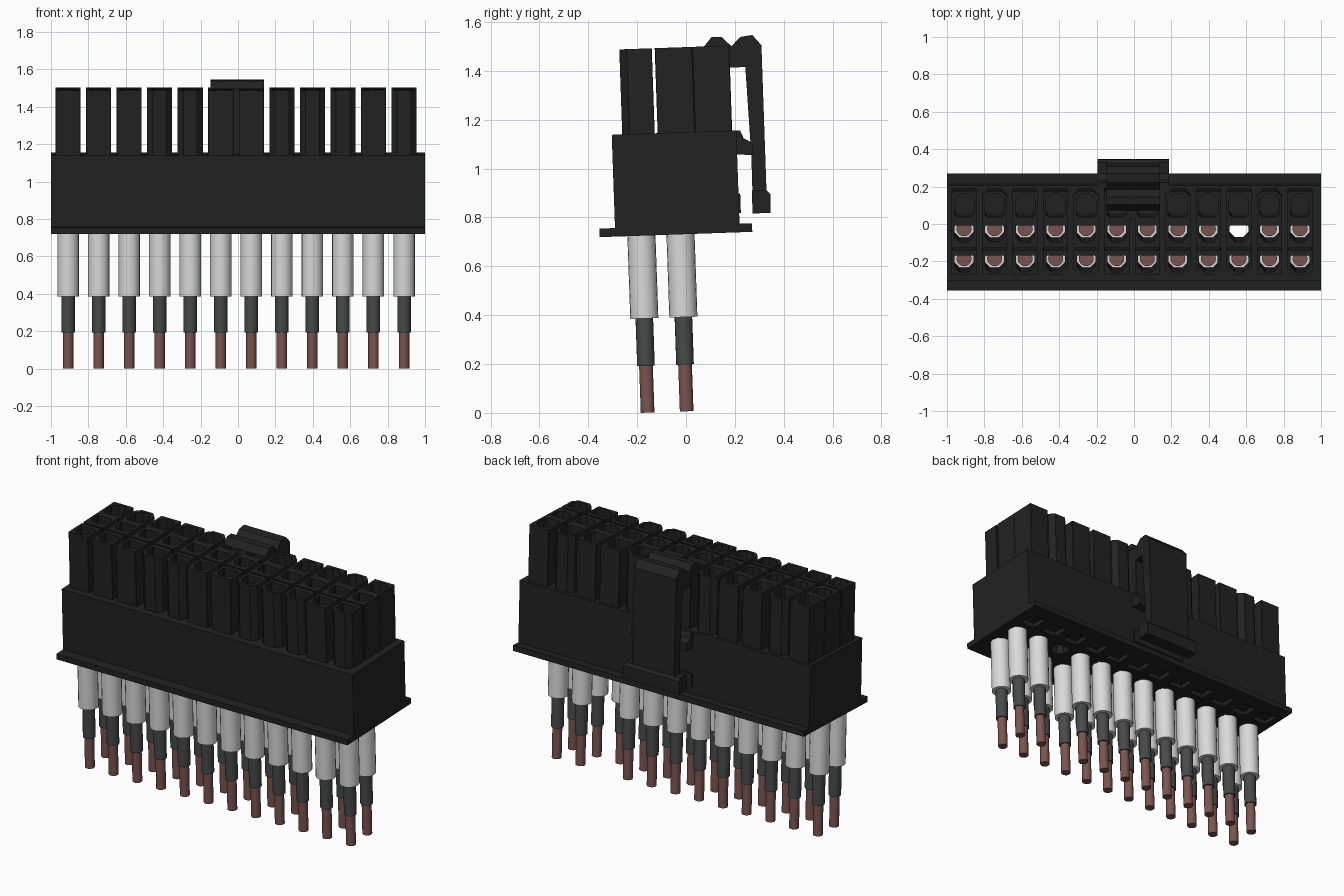
import bpy, bmesh, math
from mathutils import Matrix

if "Cube" in bpy.data.objects:
    bpy.data.objects.remove(bpy.data.objects["Cube"])

TILT = Matrix.Rotation(math.radians(2), 4, 'X')
COLUMNS = [-0.0105 + 0.1633 * (i - 5.5) for i in range(12)]
ROWS = (-0.157, 0.003)
BACK_ROW = 0.155
Z_BASE, Z_SHOULDER, Z_TOP = 0.731, 1.148, 1.496
EMPTY = (9, 1)                      # this position carries no wire


def material(name, color):
    m = bpy.data.materials.new(name)
    m.use_nodes = True
    m.diffuse_color = (*color, 1)
    m.node_tree.nodes["Principled BSDF"].inputs["Base Color"].default_value = (*color, 1)
    return m


black = material("black plastic", (0.016, 0.016, 0.016))
white = material("white sleeve", (0.7, 0.7, 0.7))
grey = material("dark grey insulation", (0.065, 0.067, 0.067))
copper = material("copper", (0.2, 0.09, 0.08))


def finish(bm, name, mat, smooth=False):
    bmesh.ops.recalc_face_normals(bm, faces=bm.faces)
    bm.transform(TILT)
    mesh = bpy.data.meshes.new(name)
    bm.to_mesh(mesh)
    bm.free()
    mesh.materials.append(mat)
    ob = bpy.data.objects.new(name, mesh)
    bpy.context.collection.objects.link(ob)
    if smooth:
        bpy.ops.object.select_all(action='DESELECT')
        ob.select_set(True)
        bpy.context.view_layer.objects.active = ob
        bpy.ops.object.shade_smooth_by_angle(angle=math.radians(40))
    return ob


def loft(bm, loops, cap_start=True, cap_end=True):
    """Skin a list of closed loops with equal point counts."""
    rings = [[bm.verts.new(p) for p in loop] for loop in loops]
    n = len(rings[0])
    for a, b in zip(rings, rings[1:]):
        for i in range(n):
            j = (i + 1) % n
            bm.faces.new((a[i], a[j], b[j], b[i]))
    if cap_start:
        bm.faces.new(rings[0])
    if cap_end:
        bm.faces.new(rings[-1])


def box(bm, x0, x1, y0, y1, z0, z1):
    loft(bm, [[(x0, y0, z), (x1, y0, z), (x1, y1, z), (x0, y1, z)] for z in (z0, z1)])


def extrude_x(bm, profile, x0, x1):
    loft(bm, [[(x, y, z) for y, z in profile] for x in (x0, x1)])


def octagon(x, y0, y1, half, front, back, z):
    """Rectangle whose front and back corners are cut by the given amounts."""
    l, r = x - half, x + half
    return [(l + front, y0, z), (r - front, y0, z), (r, y0 + front, z), (r, y1 - back, z),
            (r - back, y1, z), (l + back, y1, z), (l, y1 - back, z), (l, y0 + front, z)]


def pocket(x, row, z):
    """Outline of the opening in one cell; row 2 is the empty back row."""
    if row == 2:
        return octagon(x, 0.09, 0.212, 0.052, 0.012, 0.03, z)
    y = ROWS[row]
    return octagon(x, y - 0.048, y + 0.04, 0.05, 0.028, 0.004, z)


# Housing block with its bottom flange
bm = bmesh.new()
outline = [(-0.328, Z_BASE), (0.297, Z_BASE), (0.297, 0.766), (0.246, 0.766),
           (0.246, Z_SHOULDER), (-0.264, Z_SHOULDER), (-0.264, 0.766), (-0.328, 0.766)]
extrude_x(bm, outline, -1, 1)
housing = finish(bm, "housing", black)

# Pockets through the housing, blind ones in the back row
bm = bmesh.new()
for x in COLUMNS:
    for row in range(3):
        bottom = 0.95 if row == 2 else 0.7
        loft(bm, [pocket(x, row, z) for z in (bottom, 1.2)])
    box(bm, x - 0.05, x + 0.05, 0.1, 0.2, 0.7, 0.76)
cutter = finish(bm, "pocket_cutter", black)
cutter.hide_render = True
mod = housing.modifiers.new("pockets", 'BOOLEAN')
mod.object, mod.operation, mod.solver = cutter, 'DIFFERENCE', 'EXACT'
bpy.context.view_layer.objects.active = housing
bpy.ops.object.modifier_apply(modifier=mod.name)
bpy.data.objects.remove(cutter)

# Hollow cells standing on the housing, some keyed with cut corners
bm = bmesh.new()
spans = ((-0.221, -0.088), (-0.076, 0.077), (0.077, 0.229))
for i, x in enumerate(COLUMNS):
    for row, (y0, y1) in enumerate(spans):
        front = back = 0.002
        if row == 0 and i in (3, 4, 7, 8, 9, 11):
            front = 0.03
        if row == 2 and i in (1, 4, 7, 10):
            back = 0.03
        outer = [octagon(x, y0, y1, 0.067, front, back, z) for z in (Z_SHOULDER - 0.003, Z_TOP)]
        inner = [pocket(x, row, z) for z in (Z_TOP, Z_SHOULDER - 0.003)]
        loft(bm, outer + inner, False, False)
finish(bm, "cells", black)

# Latch: hooked arm, finger grip, bridge and stop
bm = bmesh.new()
arm = [(0.124, 1.494), (0.158, 1.533), (0.199, 1.533), (0.238, 1.493), (0.276, 1.53),
       (0.325, 1.536), (0.361, 1.493), (0.361, 0.85), (0.303, 0.85), (0.304, 1.04),
       (0.292, 1.406), (0.225, 1.406), (0.225, 1.494)]
extrude_x(bm, arm, -0.148, 0.14)
finish(bm, "latch_arm", black)

bm = bmesh.new()
grip = [(0.361, 0.9), (0.376, 0.884), (0.375, 0.806), (0.3, 0.806), (0.302, 0.9)]
extrude_x(bm, grip, -0.195, 0.187)
finish(bm, "latch_grip", black)

bm = bmesh.new()
bridge = [(0.24, 1.147), (0.262, 1.147), (0.275, 1.115), (0.31, 1.095),
          (0.31, 1.045), (0.24, 1.05)]
extrude_x(bm, bridge, -0.195, 0.187)
finish(bm, "latch_bridge", black)

bm = bmesh.new()
box(bm, -0.195, 0.187, 0.24, 0.253, 0.81, 0.89)
finish(bm, "latch_stop", black)

# Web closing the middle gap behind the latch
bm = bmesh.new()
box(bm, -0.03, 0.01, 0.08, 0.226, Z_SHOULDER - 0.003, Z_TOP - 0.002)
finish(bm, "middle_web", black)


def wire_parts(name, mat, pieces):
    """Stacked cylinders (radius, z0, z1) at every wired position."""
    bm = bmesh.new()
    for i, x in enumerate(COLUMNS):
        for r, y in enumerate(ROWS):
            if (i, r) == EMPTY:
                continue
            for radius, z0, z1 in pieces:
                place = Matrix.Translation((x, y, (z0 + z1) / 2))
                bmesh.ops.create_cone(bm, cap_ends=True, segments=20, radius1=radius,
                                      radius2=radius, depth=z1 - z0, matrix=place)
    finish(bm, name, mat, True)


wire_parts("wire_sleeves", white, [(0.0575, 0.392, 0.80)])
wire_parts("wire_insulation", grey, [(0.036, 0.198, 0.395)])
wire_parts("wire_cores", copper, [(0.028, 0.0065, 0.2), (0.04, 0.79, 0.81)])
